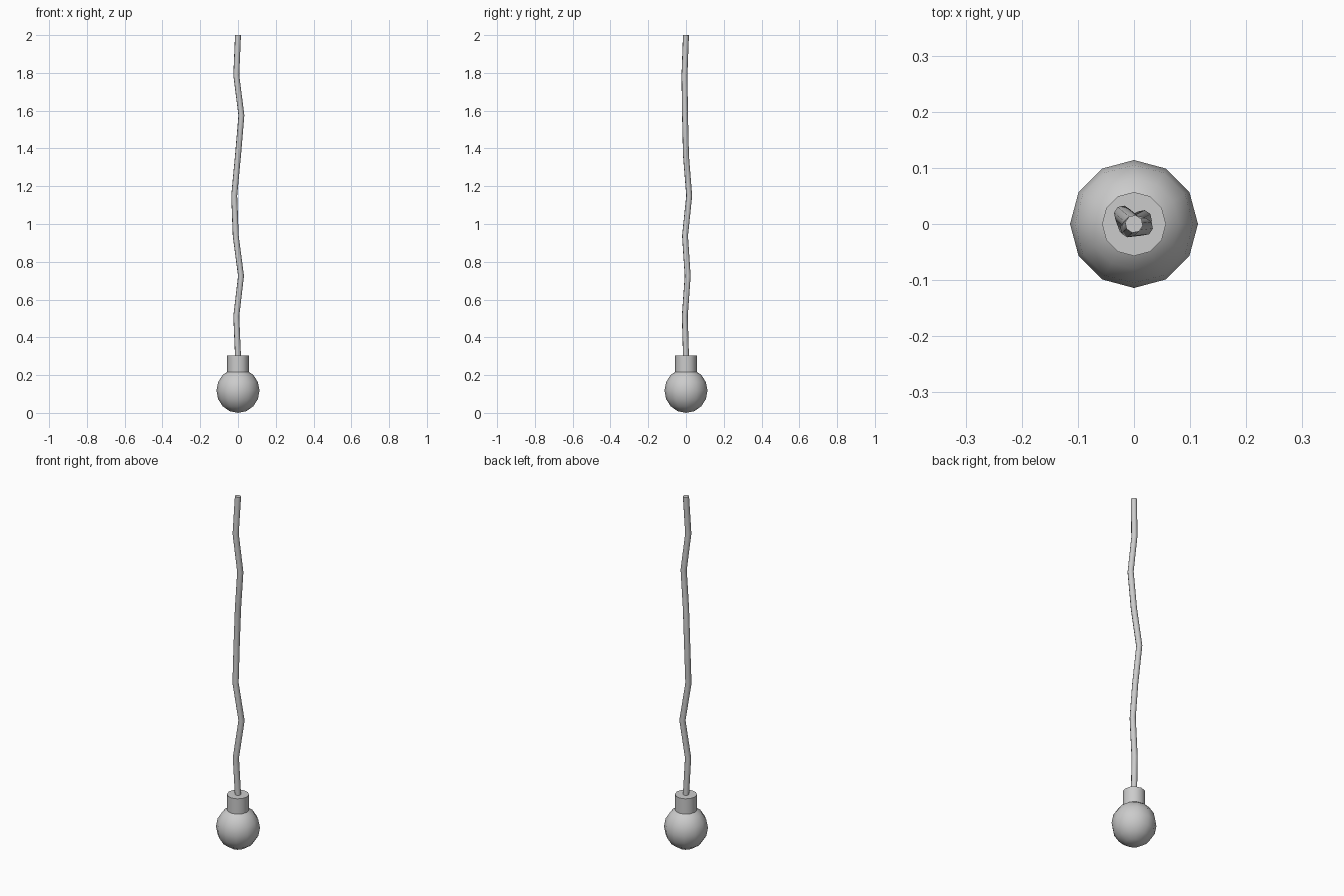
import bpy
import math

if "Cube" in bpy.data.objects:
    bpy.data.objects.remove(bpy.data.objects["Cube"])


def finish(obj, name, angle):
    obj.name = name
    bpy.ops.object.shade_smooth_by_angle(angle=math.radians(angle))


# Round bulb
bpy.ops.mesh.primitive_uv_sphere_add(segments=12, ring_count=8, radius=0.114,
                                     location=(0, 0, 0.118))
bulb = bpy.context.object
bulb.scale.z = 0.118 / 0.114
finish(bulb, "bulb", 60)

# Socket holding the bulb
bpy.ops.mesh.primitive_cylinder_add(vertices=12, radius=0.057, depth=0.09,
                                    location=(0, 0, 0.26))
finish(bpy.context.object, "socket", 40)

# Kinked hanging cord: evenly spaced heights with small sideways offsets
offsets = [(0, 0), (-0.009, -0.006), (0.016, 0.009), (-0.012, -0.005),
           (-0.02, 0.017), (0, 0), (0.018, -0.005), (-0.009, -0.008), (0, 0)]
curve = bpy.data.curves.new("cord", "CURVE")
curve.dimensions = "3D"
curve.bevel_depth = 0.016
curve.bevel_resolution = 2
curve.use_fill_caps = True
path = curve.splines.new("POLY")
path.points.add(len(offsets) - 1)
for i, (x, y) in enumerate(offsets):
    path.points[i].co = (x, y, 0.3 + 1.7 * i / 8, 1)
cord = bpy.data.objects.new("cord", curve)
bpy.context.collection.objects.link(cord)
bpy.ops.object.select_all(action="DESELECT")
cord.select_set(True)
bpy.context.view_layer.objects.active = cord
bpy.ops.object.convert(target="MESH")
finish(bpy.context.object, "cord", 50)
